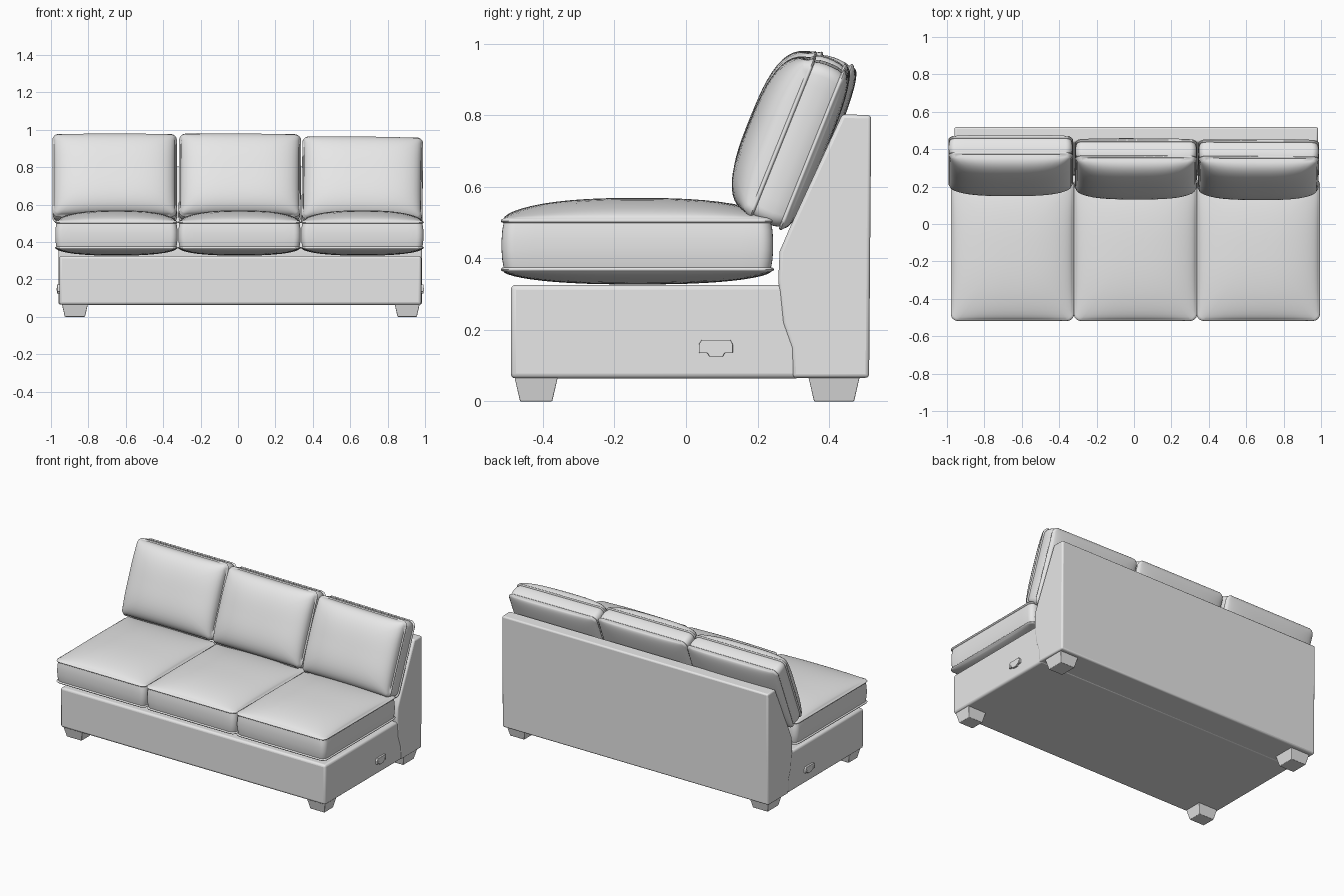
import bpy, bmesh, math
from mathutils import Matrix, Vector

if "Cube" in bpy.data.objects:
    bpy.data.objects.remove(bpy.data.objects["Cube"])

mat = bpy.data.materials.new("light grey upholstery")
mat.diffuse_color = (0.8, 0.8, 0.8, 1)
mat.use_nodes = True
mat.node_tree.nodes["Principled BSDF"].inputs["Base Color"].default_value = mat.diffuse_color


def finish(name, bm, matrix=None, bevel=0.0, angle=40):
    if matrix:
        bm.transform(matrix)
    bmesh.ops.recalc_face_normals(bm, faces=bm.faces[:])
    me = bpy.data.meshes.new(name)
    bm.to_mesh(me)
    bm.free()
    me.materials.append(mat)
    ob = bpy.data.objects.new(name, me)
    bpy.context.collection.objects.link(ob)
    bpy.ops.object.select_all(action='DESELECT')
    ob.select_set(True)
    bpy.context.view_layer.objects.active = ob
    if bevel:
        m = ob.modifiers.new("soft edges", 'BEVEL')
        m.width, m.segments, m.limit_method = bevel, 3, 'ANGLE'
        m.angle_limit = math.radians(30)
    bpy.ops.object.shade_smooth_by_angle(angle=math.radians(angle))
    return ob


def extrude_yz(name, pts, x0, x1, bevel=0.0):
    """Side profile (y, z) extruded along x."""
    bm = bmesh.new()
    f = bm.faces.new([bm.verts.new((x0, y, z)) for y, z in pts])
    r = bmesh.ops.extrude_face_region(bm, geom=[f])
    vs = [g for g in r["geom"] if isinstance(g, bmesh.types.BMVert)]
    bmesh.ops.translate(bm, verts=vs, vec=(x1 - x0, 0, 0))
    return finish(name, bm, None, bevel)


def rounded_outline(hw, hd, r, seg=6, div=12):
    """Rounded rectangle with subdivided straight sides."""
    corners = []
    for k, (sx, sy) in enumerate([(1, 1), (-1, 1), (-1, -1), (1, -1)]):
        c = Vector((sx * (hw - r), sy * (hd - r)))
        arc = []
        for i in range(seg + 1):
            a = math.pi / 2 * (k + i / seg)
            arc.append(c + Vector((math.cos(a), math.sin(a))) * r)
        corners.append(arc)
    pts = []
    for k in range(4):
        pts += corners[k]
        a, b = corners[k][-1], corners[(k + 1) % 4][0]
        pts += [a.lerp(b, i / div) for i in range(1, div)]
    return pts


def cushion(name, matrix, hw, hd, ht, top, bottom, p, q, r=0.035):
    """Box cushion: crowned faces, piping at both edges, slightly full band."""
    base = rounded_outline(hw, hd, r)
    n = 12
    cap = [math.sin(math.pi / 2 * k / n) for k in range(1, n + 1)]
    # rings as (scale, outward offset, height, crown)
    rings = [(s, 0, -ht - 0.006, -bottom) for s in cap]
    pipe = [(0.006, -0.004), (0.008, 0.0), (0.006, 0.004), (0.0, 0.006)]
    rings += [(1, o, -ht + h, 0) for o, h in pipe]
    rings += [(1, 0.006 * (1 - t * t), t * ht, 0) for t in (-0.6, -0.2, 0.2, 0.6)]
    rings += [(1, o, ht - h, 0) for o, h in reversed(pipe)]
    rings += [(s, 0, ht + 0.006, top) for s in reversed(cap)]

    def dome(x, y):
        u, v = min(1, abs(x / hw)), min(1, abs(y / hd))
        return ((1 - u ** p) * (1 - v ** p)) ** q

    bm = bmesh.new()
    loops = []
    for s, o, h, crown in rings:
        loop = []
        for c in base:
            x, y = c.x * s, c.y * s
            z = h + (crown * dome(x, y) if crown else 0)
            loop.append(bm.verts.new((x * (1 + o / hw), y * (1 + o / hd), z)))
        loops.append(loop)
    m = len(base)
    for a, b in zip(loops, loops[1:]):
        for i in range(m):
            j = (i + 1) % m
            bm.faces.new((a[i], a[j], b[j], b[i]))
    for loop, h, crown in ((loops[0], -ht - 0.006, -bottom), (loops[-1], ht + 0.006, top)):
        c = bm.verts.new((0, 0, h + crown))
        for i in range(m):
            bm.faces.new((loop[i], loop[(i + 1) % m], c))
    return finish(name, bm, matrix, 0, 60)


# seat base and sloped back frame
extrude_yz("seat_base", [(-0.49, 0.064), (0.32, 0.064), (0.32, 0.326), (-0.49, 0.326)],
           -0.955, 0.98, 0.014)
extrude_yz("back_frame", [(0.298, 0.066), (0.512, 0.066), (0.518, 0.80), (0.437, 0.803),
                          (0.29, 0.485), (0.262, 0.42), (0.258, 0.34), (0.27, 0.22),
                          (0.295, 0.15)], -0.96, 0.984, 0.01)

# seat cushions
for side, x, y in (("left", -0.65, -0.136), ("middle", 0.008, -0.136), ("right", 0.665, -0.136)):
    cushion("seat_cushion_" + side, Matrix.Translation((x, y, 0.437)),
            0.321, 0.374, 0.068, 0.058, 0.036, 2.5, 0.6)

# leaning back cushions, each settled a little differently
for side, x, y, z, hw, roll in (("left", -0.66, 0.333, 0.738, 0.325, 0.0),
                                ("middle", 0.010, 0.315, 0.738, 0.318, -0.005),
                                ("right", 0.665, 0.312, 0.722, 0.315, -0.012)):
    mx = (Matrix.Translation((x, y, z)) @ Matrix.Rotation(math.radians(68), 4, 'X')
          @ Matrix.Rotation(roll, 4, 'Z'))
    cushion("back_cushion_" + side, mx, hw, 0.232, 0.046, 0.095, 0.03, 3, 0.4)

# tapered feet
for end, y0, y1 in (("front", -0.48, -0.358), ("back", 0.342, 0.486)):
    for side, x0, x1 in (("left", -0.942, -0.802), ("right", 0.837, 0.972)):
        bm = bmesh.new()
        bmesh.ops.create_cube(bm, size=1)
        for v in bm.verts:
            t = 0.016 if v.co.z < 0 else 0
            v.co = (x0 + t if v.co.x < 0 else x1 - t,
                    y0 + t if v.co.y < 0 else y1 - t,
                    0 if v.co.z < 0 else 0.07)
        finish(end + "_foot_" + side, bm, None, 0.003, 30)

# connector brackets with screws on both sides
shape = [(0.036, 0.135), (0.060, 0.135), (0.066, 0.125), (0.103, 0.125), (0.108, 0.135),
         (0.131, 0.135), (0.131, 0.160), (0.124, 0.172), (0.044, 0.172), (0.036, 0.160)]
for side, x0, x1 in (("left", -0.967, -0.952), ("right", 0.976, 0.992)):
    extrude_yz("bracket_" + side, shape, x0, x1, 0.002)
    for k, y in enumerate((0.048, 0.119)):
        bm = bmesh.new()
        bmesh.ops.create_cone(bm, cap_ends=True, segments=16, radius1=0.007,
                              radius2=0.007, depth=0.02)
        finish(f"bracket_screw_{side}_{k + 1}", bm, Matrix.Translation(((x0 + x1) / 2, y, 0.147))
               @ Matrix.Rotation(math.pi / 2, 4, 'Y'))
